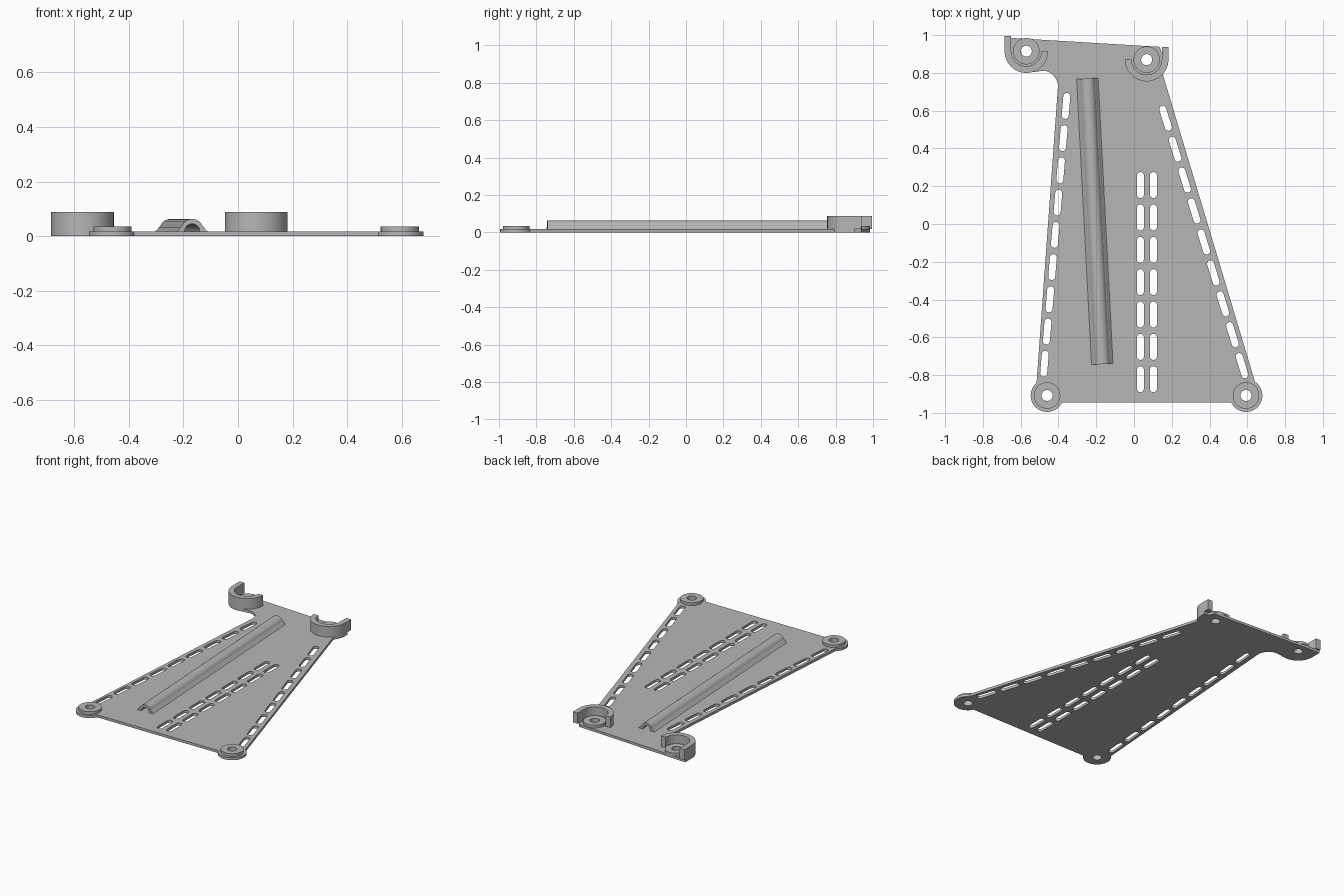
import bpy
from math import sin, cos, radians, atan2, pi, hypot

cube = bpy.data.objects.get("Cube")
if cube:
    bpy.data.objects.remove(cube)

grey = bpy.data.materials.new("plain_grey")
grey.use_nodes = True
GREY = (0.47, 0.47, 0.47, 1)
grey.diffuse_color = GREY
grey.node_tree.nodes["Principled BSDF"].inputs["Base Color"].default_value = GREY

PLATE, BOSS, CUP = 0.017, 0.035, 0.088      # top heights
FOOT_R, CUP_R, CUP_IN, BOSS_R, HOLE_R = 0.087, 0.115, 0.08, 0.07, 0.029


def arc(c, r, a0, a1, n=24):
    """Points along an arc, angles in degrees."""
    steps = [radians(a0 + (a1 - a0) * i / n) for i in range(n + 1)]
    return [(c[0] + r * cos(a), c[1] + r * sin(a)) for a in steps]


def circle(c, r, n=36):
    return arc(c, r, 0, 360, n)[:-1]


def slot(c, angle, length=0.138, width=0.037):
    """Rounded slot outline lying along the given angle (radians)."""
    h, r, d = (length - width) / 2, width / 2, angle * 180 / pi
    ux, uy = cos(angle) * h, sin(angle) * h
    return (arc((c[0] + ux, c[1] + uy), r, d - 90, d + 90, 8)
            + arc((c[0] - ux, c[1] - uy), r, d + 90, d + 270, 8))


def slot_row(a, b, n):
    ang = atan2(b[1] - a[1], b[0] - a[0])
    return [slot((a[0] + (b[0] - a[0]) * i / (n - 1),
                  a[1] + (b[1] - a[1]) * i / (n - 1)), ang) for i in range(n)]


def prism(name, loops, z0, z1):
    """Extrude a filled outline; further loops become holes."""
    cu = bpy.data.curves.new(name, 'CURVE')
    cu.dimensions, cu.fill_mode = '2D', 'BOTH'
    cu.extrude = (z1 - z0) / 2
    for pts in loops:
        sp = cu.splines.new('POLY')
        sp.points.add(len(pts) - 1)
        for p, (x, y) in zip(sp.points, pts):
            p.co = (x, y, 0, 1)
        sp.use_cyclic_u = True
    ob = bpy.data.objects.new(name, cu)
    bpy.context.scene.collection.objects.link(ob)
    ob.location.z = (z0 + z1) / 2
    bpy.ops.object.select_all(action='DESELECT')
    ob.select_set(True)
    bpy.context.view_layer.objects.active = ob
    bpy.ops.object.convert(target='MESH')
    ob = bpy.context.view_layer.objects.active
    ob.data.materials.clear()
    ob.data.materials.append(grey)
    bpy.ops.object.shade_smooth_by_angle(angle=radians(30))
    return ob


# Mounting points
front_right, front_left = (-0.46, -0.908), (0.593, -0.908)
back_right, back_left = (-0.57, 0.915), (0.067, 0.87)
mounts = {"front_right": front_right, "front_left": front_left,
          "back_right": back_right, "back_left": back_left}

# Base plate: one outline with round feet, cup floors and a rounded inner corner
outline = (arc(front_right, FOOT_R, 130, 335)
           + arc(front_left, FOOT_R, 205, 417)
           + arc(back_left, CUP_R, -42, 0, 8)
           + [(0.182, 0.9), (0.15, 0.9), (0.135, 0.938)]
           + [(-0.65, 0.985), (-0.685, 0.985)]
           + arc(back_right, CUP_R, 180, 285, 16)
           + arc((-0.49, 0.725), 0.088, 80, 5, 10))
slots = (slot_row((-0.36, 0.625), (-0.474, -0.74), 9)
         + slot_row((0.167, 0.56), (0.572, -0.75), 9)
         + slot_row((0.034, 0.206), (0.034, -0.822), 7)
         + slot_row((0.103, 0.206), (0.103, -0.822), 7))
holes = [circle(c, HOLE_R) for c in mounts.values()]
prism("base_plate", [outline] + slots + holes, 0, PLATE)

# Raised washers around the screw holes
for key, c in mounts.items():
    prism(key + "_boss", [circle(c, BOSS_R), circle(c, HOLE_R)], PLATE, BOSS)


# Half-round cups, each with one straight lip carried backwards
def cup(name, c, lip, side):
    ring = arc(c, CUP_R, 180, 360, 32)
    inner = arc(c, CUP_IN, 360, 180, 32)
    x0, x1, y = c[0] + side * CUP_R, c[0] + side * CUP_IN, c[1] + lip
    if side < 0:
        pts = ring + inner + [(x1, y), (x0, y)]
    else:
        pts = ring + [(x0, y), (x1, y)] + inner
    prism(name, [pts], PLATE, CUP)


cup("back_right_cup", back_right, 0.08, -1)
cup("back_left_cup", back_left, 0.067, 1)

# Long arched cable channel with flared feet
half = [(0.057, PLATE), (0.049, 0.023), (0.044, 0.032)]
profile = (half + arc((0, 0.022), 0.041, 20, 160, 20)
           + [(-x, z) for x, z in reversed(half)]
           + arc((0, PLATE), 0.028, 180, 0, 20))
start, end = (-0.168, -0.742), (-0.247, 0.77)
dx, dy = end[0] - start[0], end[1] - start[1]
length = hypot(dx, dy)
channel = prism("cable_channel", [profile], -length / 2, length / 2)
channel.rotation_euler = (pi / 2, 0, atan2(-dx, dy))
channel.location = ((start[0] + end[0]) / 2, (start[1] + end[1]) / 2, 0)
